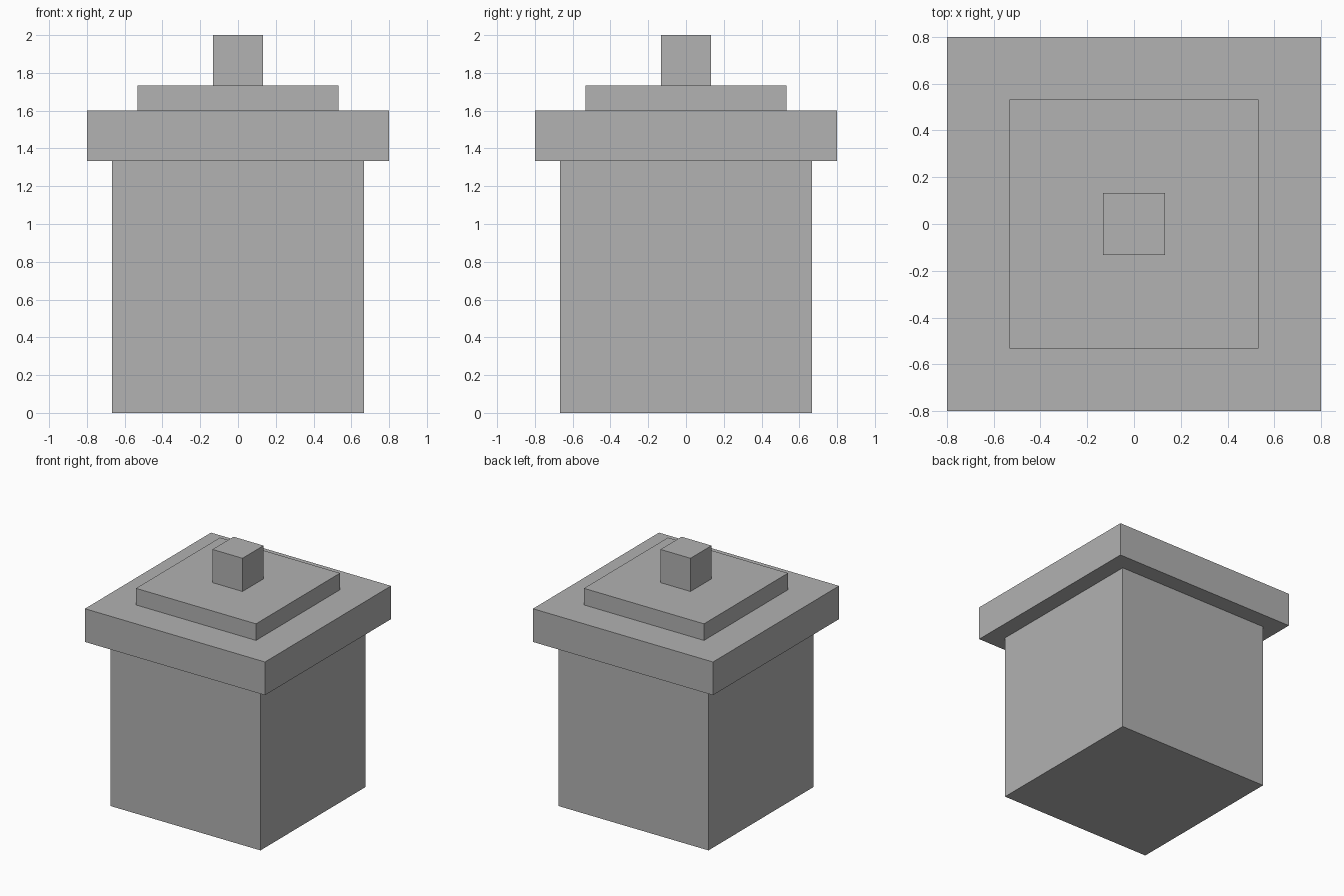
import bpy

cube = bpy.data.objects.get("Cube")
if cube:
    bpy.data.objects.remove(cube, do_unlink=True)

# Single plain grey
grey = bpy.data.materials.new("grey")
grey.use_nodes = True
colour = (0.445, 0.445, 0.445, 1.0)
grey.diffuse_color = colour
grey.node_tree.nodes["Principled BSDF"].inputs["Base Color"].default_value = colour


def square_block(name, width, bottom, top):
    """Square block centred on the z axis, between two heights."""
    bpy.ops.mesh.primitive_cube_add(size=1, location=(0, 0, (bottom + top) / 2))
    block = bpy.context.object
    block.name = block.data.name = name
    block.scale = (width, width, top - bottom)
    bpy.ops.object.transform_apply(location=False, rotation=False, scale=True)
    block.data.materials.append(grey)
    return block


# Stacked parts, from the ground up; one unit is 2/15 of the height
u = 2 / 15
square_block("jar_body", 10 * u, 0, 10 * u)
square_block("lid_rim", 12 * u, 10 * u, 12 * u)
square_block("lid_step", 8 * u, 12 * u, 13 * u)
square_block("lid_knob", 2 * u, 13 * u, 15 * u)
